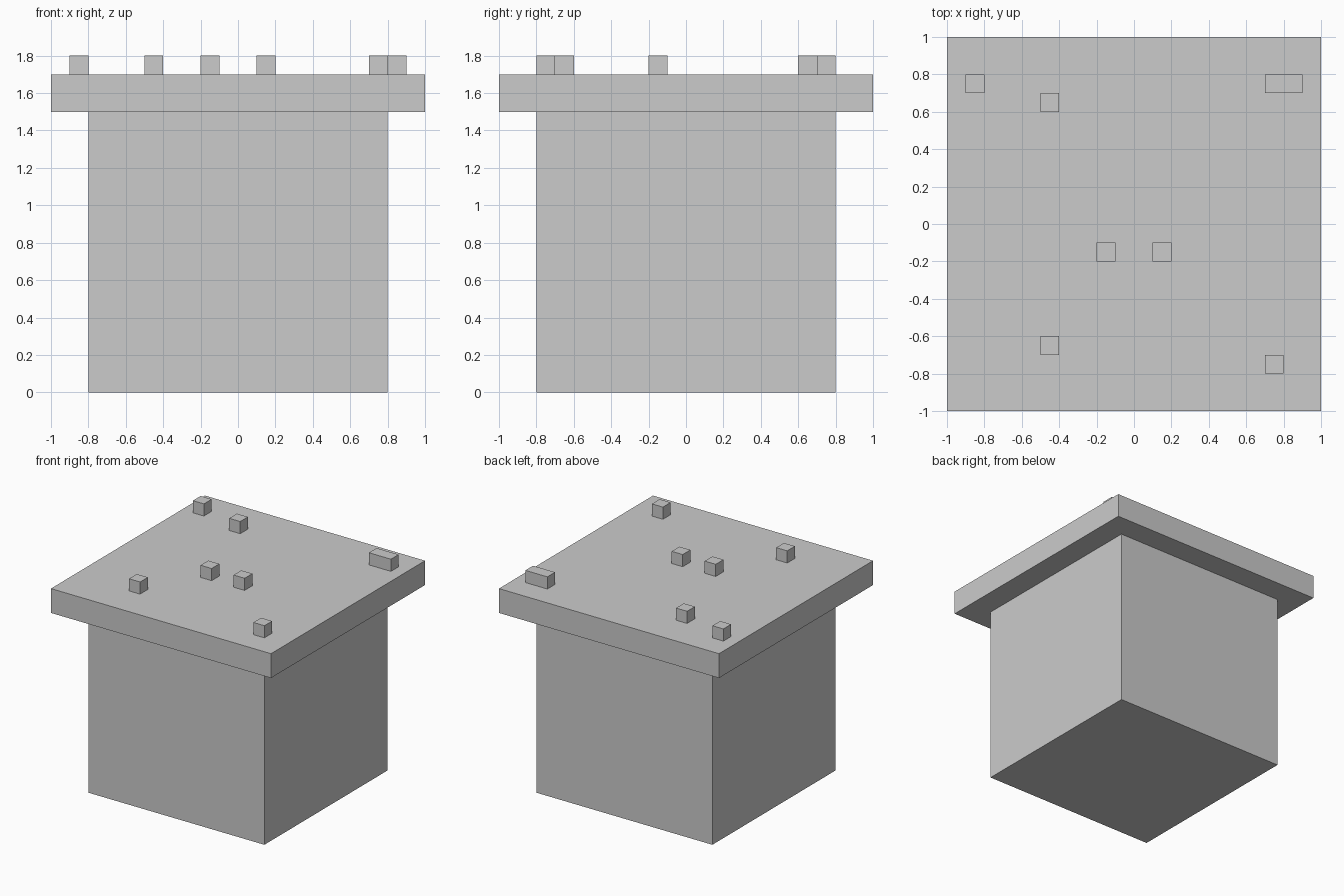
import bpy

if "Cube" in bpy.data.objects:
    bpy.data.objects.remove(bpy.data.objects["Cube"])


def box(name, center_xy, size, z0):
    """Axis-aligned box resting on height z0."""
    x, y = center_xy
    bpy.ops.mesh.primitive_cube_add(size=1, location=(x, y, z0 + size[2] / 2))
    ob = bpy.context.object
    ob.name = name
    ob.scale = size
    bpy.ops.object.transform_apply(location=False, rotation=False, scale=True)
    return ob


# Main block and overhanging top slab
box("base_block", (0, 0), (1.6, 1.6, 1.5), 0)
box("top_slab", (0, 0), (2.0, 2.0, 0.2), 1.5)

# Small cubes scattered on the slab
studs = [(-0.85, 0.75), (-0.45, 0.65), (-0.15, -0.15),
         (0.15, -0.15), (-0.45, -0.65), (0.75, -0.75)]
for i, xy in enumerate(studs, 1):
    box(f"small_cube_{i}", xy, (0.1, 0.1, 0.1), 1.7)

# Double-length block in the back right corner
box("small_bar", (0.8, 0.75), (0.2, 0.1, 0.1), 1.7)
